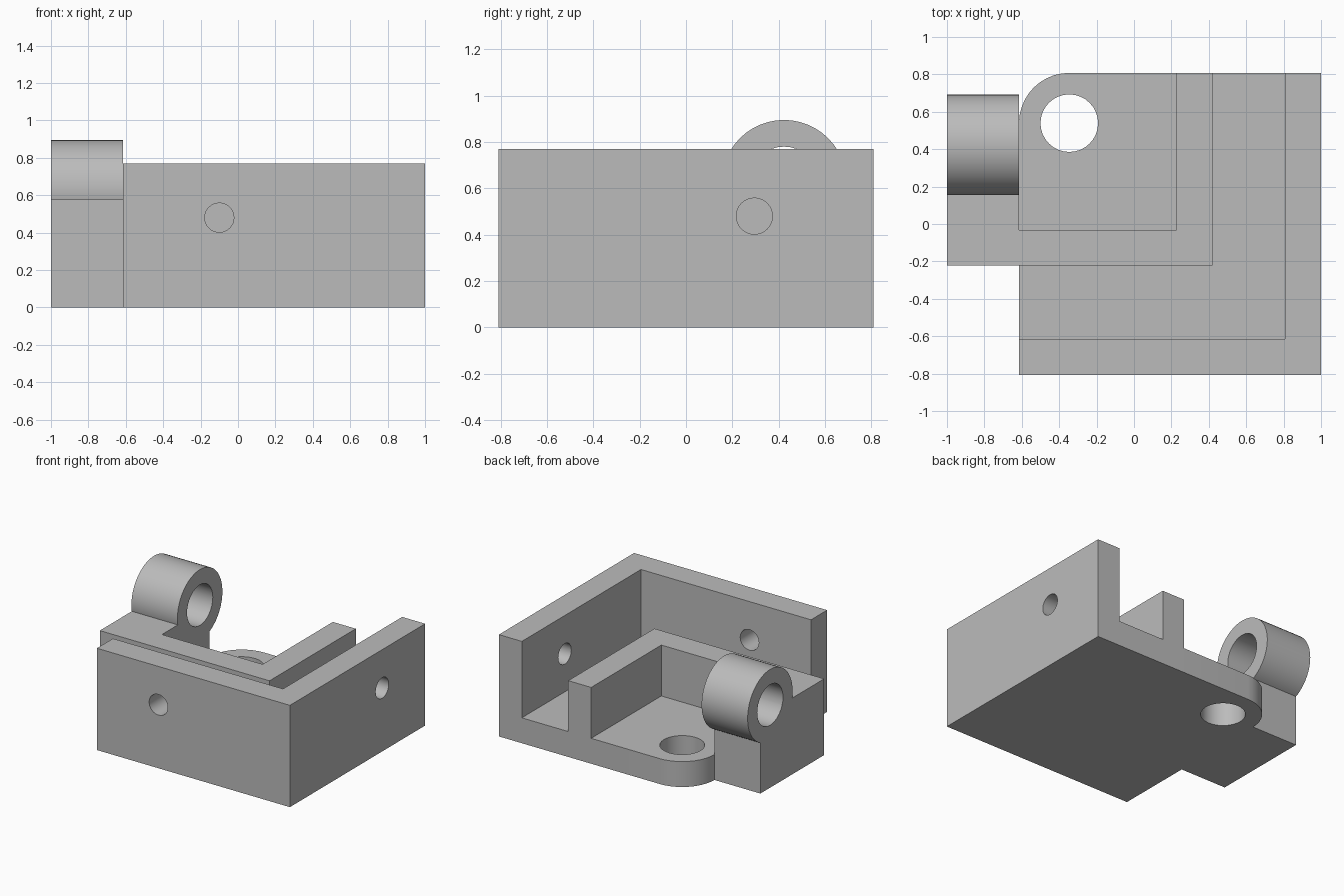
import bpy, bmesh, math
from mathutils import Matrix

cube = bpy.data.objects.get("Cube")
if cube:
    bpy.data.objects.remove(cube, do_unlink=True)

grey = bpy.data.materials.new("plain grey")
grey.use_nodes = True
tone = (0.5, 0.5, 0.5, 1)
grey.diffuse_color = tone
grey.node_tree.nodes["Principled BSDF"].inputs["Base Color"].default_value = tone

# Main dimensions
LEFT, RIGHT, STEP = -1.0, 1.0, -0.615
FRONT, BACK = -0.808, 0.808
WALL = 0.192
FLOOR, INNER_TOP, OUTER_TOP = 0.192, 0.577, 0.77
ROUND, BORE = 0.269, 0.154
ARM_FRONT = -0.223
ARM_BACK = BACK - ROUND
INNER_X = 0.42


def make(name, bm):
    bmesh.ops.recalc_face_normals(bm, faces=bm.faces)
    mesh = bpy.data.meshes.new(name)
    bm.to_mesh(mesh)
    bm.free()
    mesh.materials.append(grey)
    obj = bpy.data.objects.new(name, mesh)
    bpy.context.collection.objects.link(obj)
    return obj


def prism(name, outline, height):
    """Extrude an XY outline up from the ground."""
    bm = bmesh.new()
    face = bm.faces.new([bm.verts.new((x, y, 0)) for x, y in outline])
    new = bmesh.ops.extrude_face_region(bm, geom=[face])["geom"]
    top = [v for v in new if isinstance(v, bmesh.types.BMVert)]
    bmesh.ops.translate(bm, verts=top, vec=(0, 0, height))
    return make(name, bm)


def rod(name, centre, radius, length, axis, sides=32):
    """Cylinder along the X, Y or Z axis."""
    turn = {"X": Matrix.Rotation(math.pi / 2, 4, "Y"),
            "Y": Matrix.Rotation(math.pi / 2, 4, "X"),
            "Z": Matrix.Identity(4)}[axis]
    bm = bmesh.new()
    bmesh.ops.create_cone(bm, cap_ends=True, segments=sides, radius1=radius,
                          radius2=radius, depth=length,
                          matrix=Matrix.Translation(centre) @ turn)
    return make(name, bm)


def combine(target, tool, operation):
    """Apply a boolean and discard the helper."""
    tool.hide_render = True
    mod = target.modifiers.new(operation.lower(), "BOOLEAN")
    mod.operation, mod.object, mod.solver = operation, tool, "EXACT"
    bpy.context.view_layer.objects.active = target
    bpy.ops.object.modifier_apply(modifier=mod.name)
    bpy.data.objects.remove(tool, do_unlink=True)


# Floor plate with one rounded corner and a side tab
pivot = (STEP + ROUND, ARM_BACK)
corner = [(pivot[0] + ROUND * math.cos(a), pivot[1] + ROUND * math.sin(a))
          for a in (math.pi / 2 * (1 + i / 10) for i in range(11))]
body = prism("corner_bracket", [
    (STEP, FRONT), (RIGHT, FRONT), (RIGHT, BACK), *corner,
    (LEFT, ARM_BACK), (LEFT, ARM_FRONT), (STEP, ARM_FRONT)], FLOOR)

# Tall outer wall along the front and one side
outer = prism("outer_wall", [
    (STEP, FRONT), (RIGHT, FRONT), (RIGHT, BACK), (RIGHT - WALL, BACK),
    (RIGHT - WALL, FRONT + WALL), (STEP, FRONT + WALL)], OUTER_TOP)

# Lower inner wall, widening into the hinge block
inner = prism("inner_wall", [
    (LEFT, ARM_FRONT), (INNER_X, ARM_FRONT), (INNER_X, BACK),
    (INNER_X - WALL, BACK), (INNER_X - WALL, ARM_FRONT + WALL),
    (STEP, ARM_FRONT + WALL), (STEP, ARM_BACK), (LEFT, ARM_BACK)], INNER_TOP)

# Hinge barrel on the block
hinge = ((LEFT + STEP) / 2, 0.423, 0.626)
barrel = rod("hinge_barrel", hinge, ROUND, STEP - LEFT, "X", 48)

for part in (outer, inner, barrel):
    combine(body, part, "UNION")

# Hinge bore, floor hole and the two outer wall screw holes
holes = [
    rod("hinge_bore", hinge, BORE, 0.6, "X"),
    rod("floor_hole", (*pivot, 0.1), BORE, 0.6, "Z"),
    rod("front_screw_hole", (-0.1, FRONT + WALL / 2, 0.48), 0.078, 0.3, "Y"),
    rod("side_screw_hole", (RIGHT - WALL / 2, 0.295, 0.48), 0.078, 0.3, "X"),
]
for hole in holes:
    combine(body, hole, "DIFFERENCE")

# Smooth round surfaces, crisp edges elsewhere
bpy.ops.object.select_all(action="DESELECT")
body.select_set(True)
bpy.context.view_layer.objects.active = body
bpy.ops.object.shade_smooth_by_angle(angle=math.radians(30))
